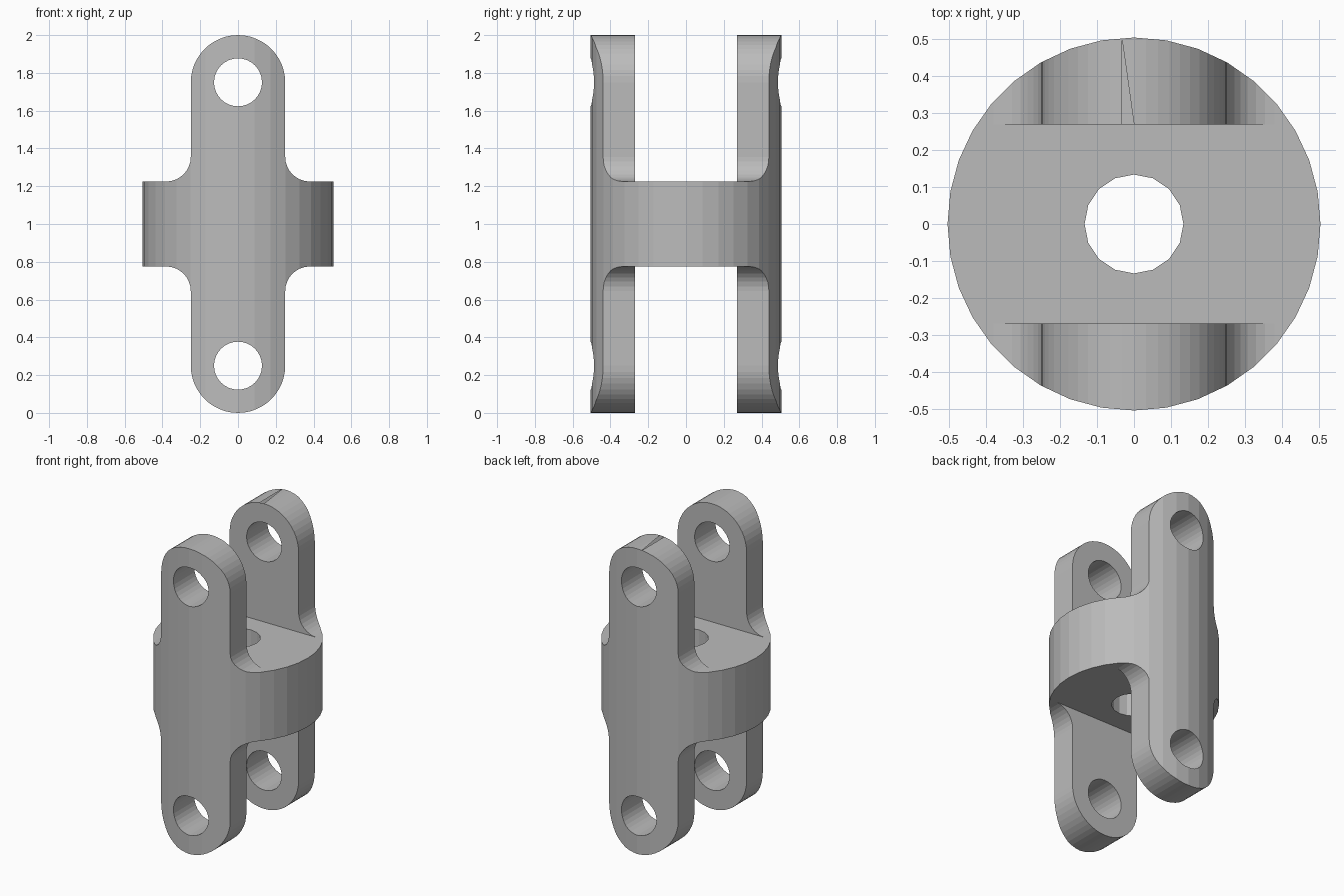
import bpy, bmesh
from math import cos, sin, pi, radians
from mathutils import Matrix

old = bpy.data.objects.get("Cube")
if old:
    bpy.data.objects.remove(old)

R, ARM, FILLET = 0.505, 0.25, 0.13     # disc radius, arm half width, root fillet
HALF, PIN_Z, GAP = 0.225, 0.75, 0.27   # disc half height, pin offset, arm inner face

grey = bpy.data.materials.new("grey metal")
grey.use_nodes = True
colour = (0.5, 0.5, 0.5, 1)
grey.diffuse_color = colour
grey.node_tree.nodes["Principled BSDF"].inputs["Base Color"].default_value = colour


def finish(name, bm):
    bmesh.ops.recalc_face_normals(bm, faces=bm.faces)
    mesh = bpy.data.meshes.new(name)
    bm.to_mesh(mesh)
    bm.free()
    mesh.materials.append(grey)
    ob = bpy.data.objects.new(name, mesh)
    bpy.context.collection.objects.link(ob)
    return ob


def cylinder(name, radius, depth, sides, z=1, along_y=False):
    bm = bmesh.new()
    bmesh.ops.create_cone(bm, cap_ends=True, segments=sides, radius1=radius,
                          radius2=radius, depth=depth)
    turn = Matrix.Rotation(pi / 2, 4, 'X') if along_y else Matrix()
    bm.transform(Matrix.Translation((0, 0, z)) @ turn)
    return finish(name, bm)


def box(name, size, z):
    bm = bmesh.new()
    bmesh.ops.create_cube(bm, size=1)
    bm.transform(Matrix.Translation((0, 0, z)) @ Matrix.Diagonal((*size, 1)))
    return finish(name, bm)


def arc(cx, cz, r, start, end, steps):
    angles = [radians(start + (end - start) * i / steps) for i in range(steps + 1)]
    return [(cx + r * cos(a), cz + r * sin(a)) for a in angles]


def combine(target, cutter, operation):
    mod = target.modifiers.new(cutter.name, 'BOOLEAN')
    mod.operation, mod.solver, mod.object = operation, 'EXACT', cutter
    bpy.context.view_layer.objects.active = target
    bpy.ops.object.modifier_apply(modifier=mod.name)
    bpy.data.objects.remove(cutter)


# Front outline: one quarter, mirrored to the left and then to the bottom
quarter = [(0.7, HALF)]
quarter += arc(ARM + FILLET, HALF + FILLET, FILLET, 270, 180, 8)
quarter += arc(0, PIN_Z, ARM, 0, 90, 12)
upper = quarter + [(-x, z) for x, z in quarter[-2::-1]]
outline = upper + [(-x, -z) for x, z in upper]

bm = bmesh.new()
face = bm.faces.new([bm.verts.new((x, -0.7, z + 1)) for x, z in outline])
ext = bmesh.ops.extrude_face_region(bm, geom=[face])
bmesh.ops.translate(bm, vec=(0, 1.4, 0),
                    verts=[v for v in ext["geom"] if isinstance(v, bmesh.types.BMVert)])
body = finish("double_clevis_body", bm)

# Round the outside, open the slots, drill the bore and the pin holes
combine(body, cylinder("round_stock", R, 3, 36), 'INTERSECT')
for side in (1, -1):
    combine(body, box("slot", (2, 2 * GAP, 1), 1 + side * (HALF + 0.5)), 'DIFFERENCE')
    combine(body, cylinder("pin_hole", 0.127, 2, 32, 1 + side * PIN_Z, True), 'DIFFERENCE')
combine(body, cylinder("centre_bore", 0.134, 1, 16), 'DIFFERENCE')
